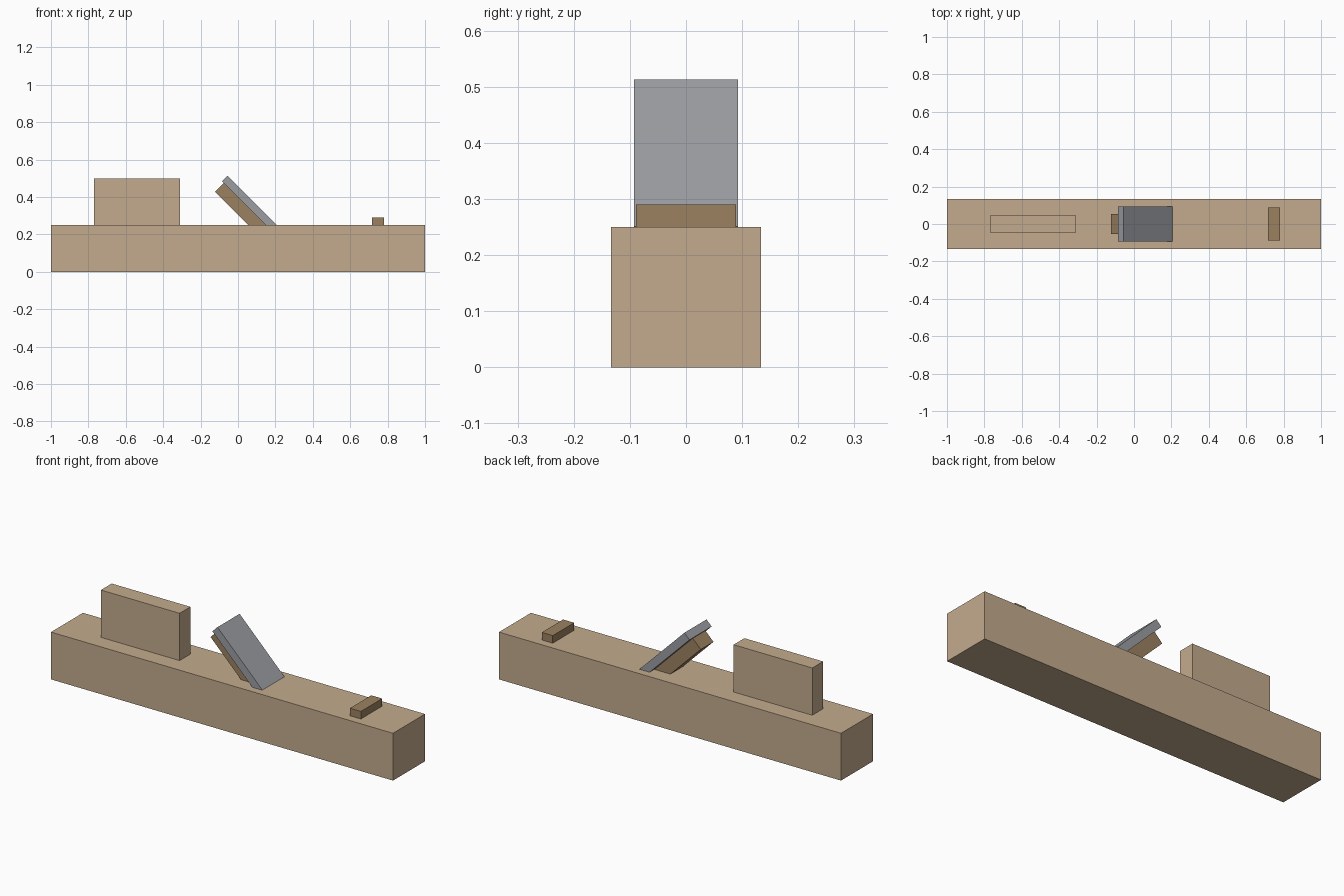
import bpy
import math

cube = bpy.data.objects.get("Cube")
if cube:
    bpy.data.objects.remove(cube, do_unlink=True)


def make_material(name, color):
    mat = bpy.data.materials.new(name)
    mat.use_nodes = True
    mat.diffuse_color = (*color, 1)
    mat.node_tree.nodes["Principled BSDF"].inputs["Base Color"].default_value = (*color, 1)
    return mat


def block(name, center, size, mat, tilt=0):
    """Box with a tilt in degrees about the y axis."""
    bpy.ops.mesh.primitive_cube_add(size=1, location=center)
    obj = bpy.context.object
    obj.name = name
    obj.scale = size
    bpy.ops.object.transform_apply(location=False, rotation=False, scale=True)
    obj.rotation_euler.y = math.radians(tilt)
    obj.data.materials.append(mat)
    return obj


light_wood = make_material("light wood", (0.55, 0.41, 0.27))
dark_wood = make_material("dark wood", (0.33, 0.22, 0.12))
steel = make_material("steel", (0.33, 0.34, 0.36))

# Long stock with its upright grip
block("body", (0, 0, 0.125), (2, 0.267, 0.25), light_wood)
block("handle", (-0.54, 0, 0.375), (0.46, 0.09, 0.25), light_wood)

# Slanted cutting iron and the wedge behind it, both sunk into the stock
block("blade", (0.061, 0, 0.367), (0.371, 0.185, 0.042), steel, 45)
block("wedge", (0.017, 0, 0.334), (0.331, 0.106, 0.066), dark_wood, 45)

# Striking button near the toe
block("strike_button", (0.749, 0, 0.265), (0.064, 0.178, 0.05), dark_wood)
